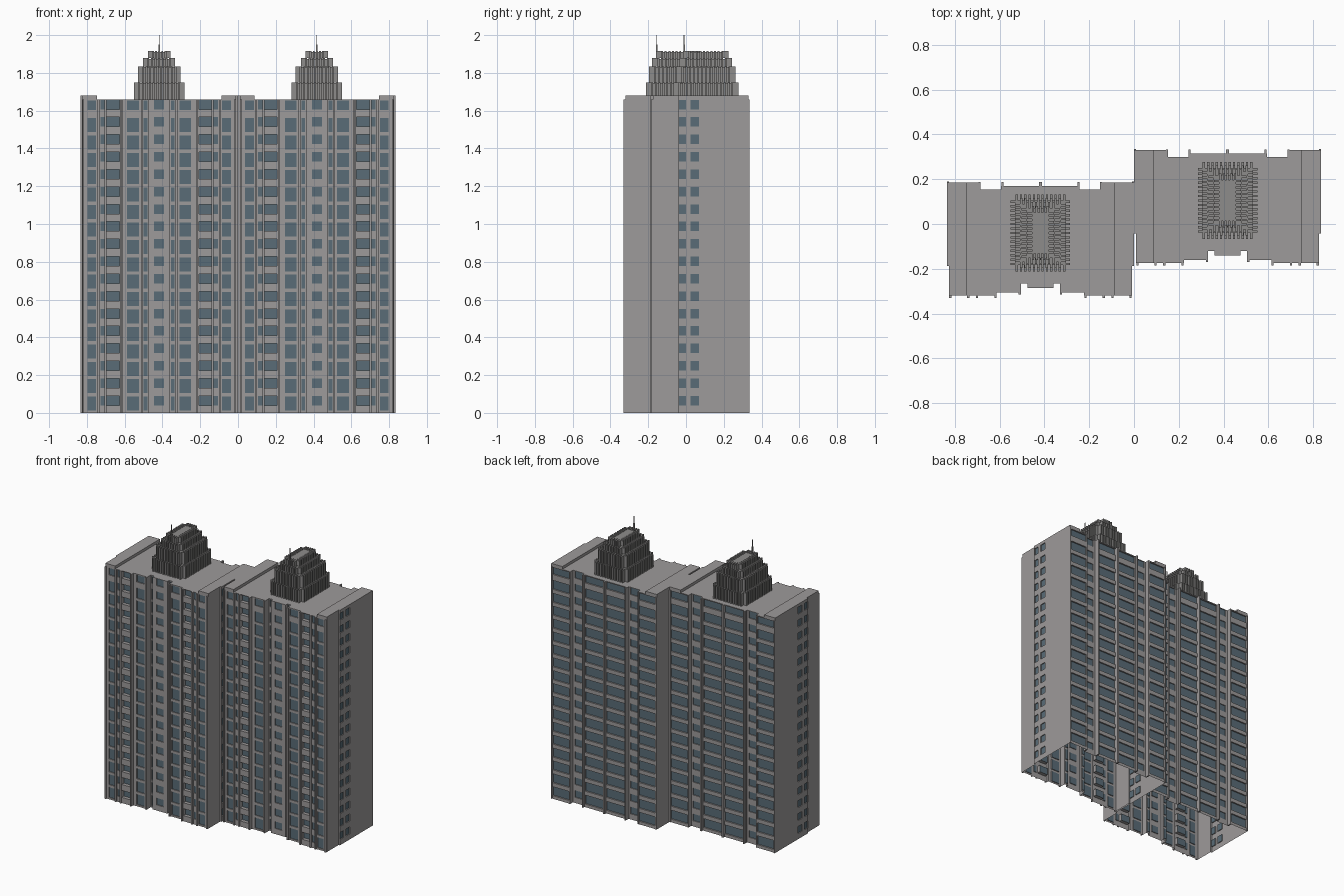
import bpy, bmesh

if "Cube" in bpy.data.objects:
    bpy.data.objects.remove(bpy.data.objects["Cube"])

FLOORS, STEP, ROOF = 18, 0.0922, 1.66
ORIGINS = {"left": (-0.4175, 0.0), "right": (0.4175, 0.145)}
# window kinds: sill, head (within a floor), recess depth
TALL, SHORT = (0.012, 0.086, 0.006), (0.04, 0.09, 0.006)
BALCONY, RIBBON = (0.04, 0.09, 0.025), (0.022, 0.086, 0.01)


def material(name, rgb):
    m = bpy.data.materials.new(name)
    m.diffuse_color = (*rgb, 1)
    m.use_nodes = True
    m.node_tree.nodes["Principled BSDF"].inputs["Base Color"].default_value = m.diffuse_color
    return m


CONCRETE = material("concrete grey", (0.34, 0.325, 0.325))
GLASS = material("blue grey glass", (0.10, 0.15, 0.185))
CROWN = material("crown grey", (0.27, 0.265, 0.26))


def box(bm, x0, x1, y0, y1, z0, z1):
    vs = [bm.verts.new((x, y, z)) for z in (z0, z1)
          for x, y in ((x0, y0), (x1, y0), (x1, y1), (x0, y1))]
    for f in ((4, 5, 6, 7), (3, 2, 1, 0), (0, 1, 5, 4), (1, 2, 6, 5),
              (2, 3, 7, 6), (3, 0, 4, 7)):
        bm.faces.new([vs[i] for i in f])


def wall(bm, p, q, windows=()):
    """Vertical wall from p to q with a column of recessed windows per entry."""
    axis = 0 if abs(q[0] - p[0]) > abs(q[1] - p[1]) else 1
    frac = lambda c: (c - p[axis]) / (q[axis] - p[axis])
    at = lambda t, z: bm.verts.new((p[0] + (q[0] - p[0]) * t, p[1] + (q[1] - p[1]) * t, z))

    def quad(t0, t1, z0, z1):
        return bm.faces.new([at(t0, z0), at(t1, z0), at(t1, z1), at(t0, z1)])

    t = 0.0
    for a, b, kind in sorted(windows, key=lambda w: min(frac(w[0]), frac(w[1]))):
        t0, t1 = sorted((frac(a), frac(b)))
        quad(t, t0, 0, ROOF)
        z, panes = 0.0, []
        for i in range(FLOORS):
            lo, hi, depth = kind
            if i == FLOORS - 1:
                lo = max(lo, 0.036)          # top floor has shorter windows
            quad(t0, t1, z, i * STEP + lo)
            z = i * STEP + hi
            pane = quad(t0, t1, i * STEP + lo, z)
            pane.material_index = 1
            panes.append(pane)
        quad(t0, t1, z, ROOF)
        bm.normal_update()
        rims = bmesh.ops.inset_individual(bm, faces=panes, thickness=0, depth=-depth)
        for f in rims["faces"]:
            f.material_index = 0
        t = t1
    quad(t, 1.0, 0, ROOF)


def place(bm, name, mats, mirror=True):
    """Put the part on both towers, sharing one mesh."""
    bm.normal_update()
    me = bpy.data.meshes.new(name)
    bm.to_mesh(me)
    bm.free()
    for m in mats:
        me.materials.append(m)
    for side, (x, y) in ORIGINS.items():
        ob = bpy.data.objects.new(f"{side}_{name}", me)
        ob.location = (x, y, 0)
        bpy.context.collection.objects.link(ob)
        if mirror:
            mod = ob.modifiers.new("mirror", "MIRROR")
            mod.use_mirror_merge = False


# Half of the floor plan, counter-clockwise from front centre to back centre
plan = [(0, -.285), (.058, -.285), (.058, -.265), (.087, -.265), (.087, -.305),
        (.195, -.305), (.195, -.32), (.4075, -.32), (.4075, -.187), (.4175, -.187),
        (.4175, .185), (.2675, .185), (.2675, .155), (.175, .155), (.175, .17), (0, .17)]
openings = {
    2: [(.062, .082, TALL)],
    4: [(.107, .17, TALL)],
    6: [(.21, .278, BALCONY), (.289, .311, SHORT), (.333, .38, TALL)],
    9: [(-.183, -.145, SHORT), (-.12, -.075, SHORT)],
    10: [(.275, .408, RIBBON)],
    12: [(.19, .252, SHORT)],
    14: [(.008, .16, RIBBON)],
}

# Outer walls and flat roof (open underneath)
bm = bmesh.new()
for i in range(1, len(plan) - 1):
    wall(bm, plan[i], plan[i + 1], openings.get(i, ()))
bm.faces.new([bm.verts.new((x, y, ROOF)) for x, y in plan])
place(bm, "tower_walls", [CONCRETE, GLASS])

# Front centre bay
bm = bmesh.new()
wall(bm, (-.058, -.285), (.058, -.285), [(-.027, .027, SHORT)])
place(bm, "front_centre_bay", [CONCRETE, GLASS], mirror=False)

# Raised roof strips along the end walls
bm = bmesh.new()
box(bm, .33, .4175, -.187, .185, ROOF, 1.68)
box(bm, .33, .4075, -.32, -.187, ROOF, 1.68)
place(bm, "end_parapet", [CONCRETE])

# Vertical fins on the front and posts on the back
bm = bmesh.new()
for x, y in ((.402, -.32), (.322, -.32), (.283, -.32), (.201, -.32), (.092, -.305)):
    box(bm, x - .005, x + .005, y - .01, y, 0, ROOF)
for x, y0, y1 in ((.169, .155, .188), (.413, .18, .19), (.271, .155, .188)):
    box(bm, x - .0045, x + .0045, y0, y1, 0, ROOF)
place(bm, "facade_fins", [CONCRETE])
bm = bmesh.new()
box(bm, -.006, .006, .165, .188, 0, ROOF)
place(bm, "back_centre_post", [CONCRETE], mirror=False)

# Stepped roof crown: each tier is a core ringed by upright fins
CY = -.04
bm = bmesh.new()
for hx, hy, z0, z1 in ((.133, .172, ROOF, 1.75), (.113, .157, 1.75, 1.835),
                       (.085, .139, 1.835, 1.878), (.06, .12, 1.878, 1.915)):
    cx, cy = hx - .022, hy - .028
    box(bm, -cx, cx, CY - cy, CY + cy, z0 - .01, z1 - .004)
    nx, ny = round(2 * cx / .021), round(2 * cy / .021)
    for i in range(nx + 1):
        x = -cx + .005 + (2 * cx - .01) * i / nx
        box(bm, x - .005, x + .005, CY - hy, CY - cy + .01, z0, z1)
        box(bm, x - .005, x + .005, CY + cy - .01, CY + hy, z0, z1)
    for i in range(ny + 1):
        y = CY - cy + .005 + (2 * cy - .01) * i / ny
        box(bm, -hx, -cx + .01, y - .005, y + .005, z0, z1)
        box(bm, cx - .01, hx, y - .005, y + .005, z0, z1)
place(bm, "roof_crown", [CROWN], mirror=False)

# Antenna mast near the front of each crown
bm = bmesh.new()
for r, z0, z1 in ((.004, 1.87, 1.95), (.002, 1.95, 2.0)):
    box(bm, -r, r, CY - .115 - r, CY - .115 + r, z0, z1)
place(bm, "antenna", [CROWN], mirror=False)
